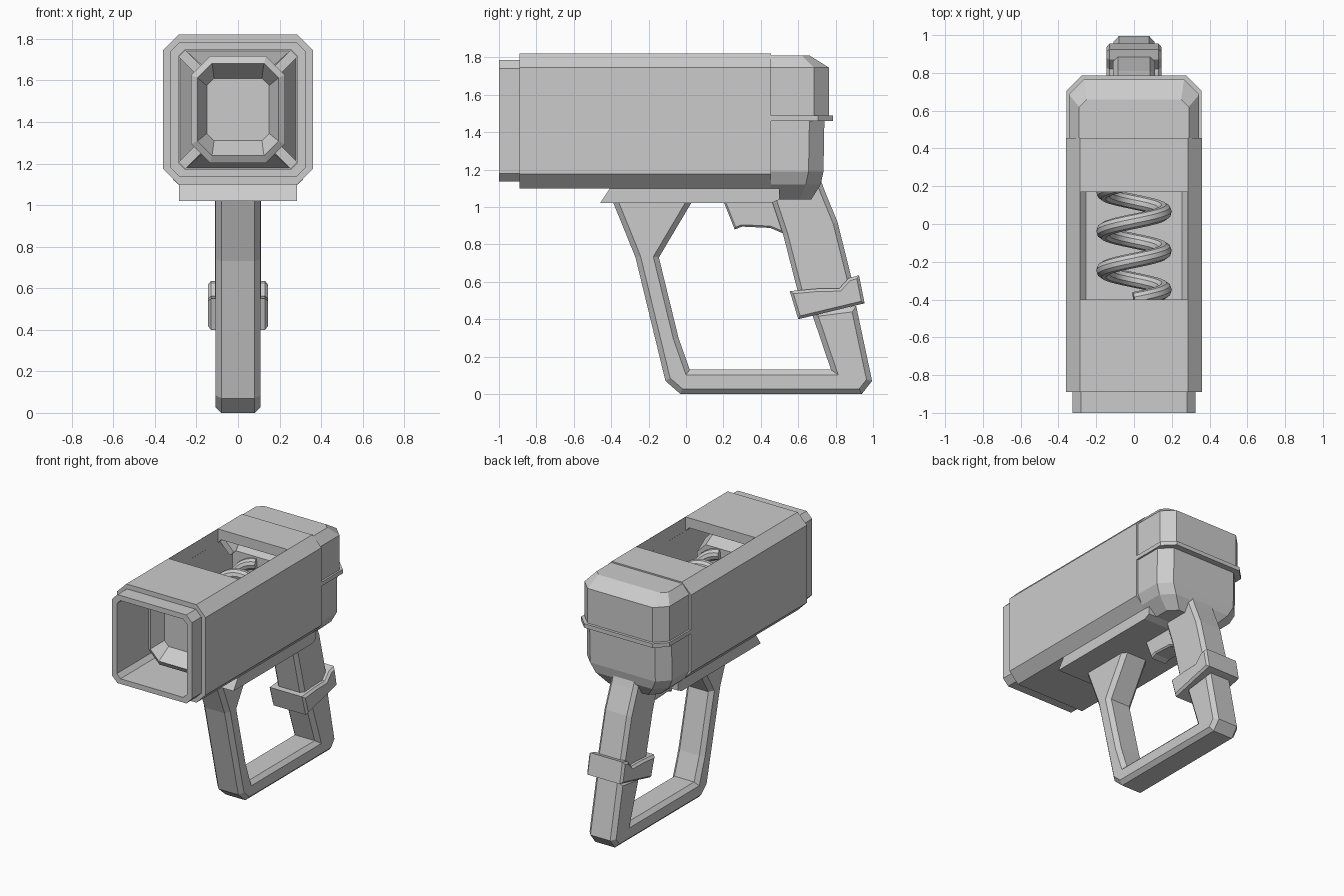
import bpy, bmesh, math

if "Cube" in bpy.data.objects:
    bpy.data.objects.remove(bpy.data.objects["Cube"], do_unlink=True)

GREY = (0.6, 0.6, 0.6, 1)
mat = bpy.data.materials.new("plain grey")
mat.use_nodes = True
mat.diffuse_color = GREY
mat.node_tree.nodes["Principled BSDF"].inputs["Base Color"].default_value = GREY

MID = 1.46    # height of the barrel axis
SEAM = 0.455  # where the barrel meets the rear cap


def finish(bm, name):
    bmesh.ops.recalc_face_normals(bm, faces=bm.faces)
    mesh = bpy.data.meshes.new(name)
    bm.to_mesh(mesh)
    bm.free()
    mesh.materials.append(mat)
    ob = bpy.data.objects.new(name, mesh)
    bpy.context.collection.objects.link(ob)
    return ob


def loft(name, rings, cyclic=False):
    """Skin a list of equal point rings, closed by caps or into a loop."""
    bm = bmesh.new()
    loops = [[bm.verts.new(p) for p in ring] for ring in rings]
    pairs = list(zip(loops, loops[1:]))
    if cyclic:
        pairs.append((loops[-1], loops[0]))
    else:
        bm.faces.new(loops[0])
        bm.faces.new(loops[-1])
    for a, b in pairs:
        for i in range(len(a)):
            j = (i + 1) % len(a)
            bm.faces.new((a[i], a[j], b[j], b[i]))
    return finish(bm, name)


def octagon(y, w, h, c):
    """Rectangle with cut corners, standing across the barrel axis."""
    pts = [(w, h - c), (w - c, h), (c - w, h), (-w, h - c),
           (-w, c - h), (c - w, -h), (w - c, -h), (w, c - h)]
    return [(x, y, MID + z) for x, z in pts]


def cap_ring(z, w, back, c):
    """Horizontal outline with two cut corners at the back."""
    pts = [(-w, SEAM), (w, SEAM), (w, back - c), (w - c, back),
           (c - w, back), (-w, back - c)]
    return [(x, y, z) for x, y in pts]


def slab(name, profile, half, chamfer=0.0):
    """Side profile (y, z) extruded across x, with cut rims."""
    bm = bmesh.new()
    face = bm.faces.new([bm.verts.new((-half, y, z)) for y, z in profile])
    out = bmesh.ops.extrude_face_region(bm, geom=[face])
    for v in out["geom"]:
        if isinstance(v, bmesh.types.BMVert):
            v.co.x = half
    bmesh.ops.recalc_face_normals(bm, faces=bm.faces)
    if chamfer:
        rim = [e for e in bm.edges if abs(e.verts[0].co.x - e.verts[1].co.x) < half]
        bmesh.ops.bevel(bm, geom=rim, offset=chamfer, segments=1,
                        affect='EDGES', clamp_overlap=True)
    return finish(bm, name)


# Hollow barrel with stepped front lip
barrel = loft("barrel", [
    octagon(SEAM, 0.36, 0.36, 0.075),
    octagon(-0.89, 0.36, 0.36, 0.075),
    octagon(-0.89, 0.325, 0.325, 0.045),
    octagon(-1.0, 0.325, 0.325, 0.045),
    octagon(-1.0, 0.285, 0.287, 0.03),
    octagon(SEAM, 0.285, 0.287, 0.03),
], cyclic=True)

# Window cut through the barrel top
cutter = loft("window_cutter", [
    [(x, y, z) for x, y in ((-0.283, -0.4), (0.283, -0.4), (0.283, 0.17), (-0.283, 0.17))]
    for z in (1.66, 1.95)])
cutter.hide_render = True
cut = barrel.modifiers.new("window", 'BOOLEAN')
cut.operation, cut.solver, cut.object = 'DIFFERENCE', 'EXACT', cutter
bpy.context.view_layer.objects.active = barrel
bpy.ops.object.modifier_apply(modifier=cut.name)
bpy.data.objects.remove(cutter, do_unlink=True)

# Cupped plunger inside the barrel
loft("plunger", [
    octagon(-0.4, 0.19, 0.2, 0.07),
    octagon(-0.55, 0.225, 0.257, 0.09),
    octagon(-0.72, 0.225, 0.257, 0.09),
    octagon(-0.74, 0.195, 0.222, 0.07),
    octagon(-0.64, 0.15, 0.15, 0.035),
])

# Tapered rear seat for the spring
loft("spring_seat", [
    octagon(0.47, 0.285, 0.287, 0.03),
    octagon(0.22, 0.2, 0.21, 0.03),
])

# Corner ribs running from the seat to the barrel corners
for side, sx in (("left", 1), ("right", -1)):
    for level, sz in (("upper", 1), ("lower", -1)):
        loft(f"{level}_{side}_rib", [
            [(sx * (r + d), y, MID + sz * (r - d))
             for d, y in ((-0.016, 0.2), (0.016, 0.2), (0.016, SEAM), (-0.016, SEAM))]
            for r in (0.19, 0.27)])

# Coil spring
curve = bpy.data.curves.new("spring", 'CURVE')
curve.dimensions = '3D'
curve.bevel_depth = 0.04
curve.bevel_resolution = 3
curve.use_fill_caps = True
line = curve.splines.new('POLY')
STEPS, PITCH, START = 32, 0.207, -0.4
count = 3 * STEPS + 1
line.points.add(count - 1)
for i, p in enumerate(line.points):
    a = 2 * math.pi * i / STEPS
    p.co = (0.16 * math.sin(a), START + PITCH * i / STEPS, MID + 0.16 * math.cos(a), 1)
curve.materials.append(mat)
spring = bpy.data.objects.new("spring", curve)
bpy.context.collection.objects.link(spring)
bpy.ops.object.select_all(action='DESELECT')
spring.select_set(True)
bpy.context.view_layer.objects.active = spring
bpy.ops.object.convert(target='MESH')
bpy.ops.object.shade_smooth_by_angle()

# Rear cap: upper hood, seam flange and lower bowl
loft("rear_hood", [
    cap_ring(1.48, 0.345, 0.765, 0.08),
    cap_ring(1.745, 0.345, 0.765, 0.08),
    cap_ring(1.81, 0.29, 0.66, 0.04),
])
loft("rear_flange", [cap_ring(z, 0.358, 0.785, 0.08) for z in (1.46, 1.49)])
loft("rear_bowl", [
    cap_ring(1.47, 0.345, 0.74, 0.08),
    cap_ring(1.19, 0.345, 0.735, 0.08),
    cap_ring(1.12, 0.31, 0.72, 0.08),
    cap_ring(1.04, 0.22, 0.67, 0.06),
])

# Underside plate
slab("under_plate", [(-0.4, 1.11), (-0.46, 1.02), (SEAM, 1.02), (0.5, 1.04), (0.5, 1.11)], 0.285)

# Trigger
slab("trigger", [(0.2, 1.03), (0.26, 0.88), (0.3, 0.895), (0.45, 0.888),
                 (0.54, 0.85), (0.56, 1.03)], 0.07, 0.01)

# Rear grip and its cuff
slab("grip", [(0.45, 1.06), (0.52, 0.85), (0.62, 0.46), (0.9, 0.5), (0.885, 0.62),
              (0.81, 0.92), (0.74, 1.09), (0.7, 1.2), (0.5, 1.2)], 0.11, 0.025)
slab("grip_cuff", [(0.555, 0.55), (0.6, 0.4), (0.955, 0.485), (0.925, 0.635),
                   (0.87, 0.62), (0.82, 0.565), (0.7, 0.563)], 0.145, 0.015)

# Guard loop: front post, bottom bar and lower grip in one piece
slab("guard_loop", [
    (-0.4, 1.05), (-0.27, 0.73), (-0.11, 0.07), (-0.03, 0.0),
    (0.94, 0.0), (0.995, 0.07), (0.91, 0.47), (0.67, 0.44),
    (0.775, 0.13), (0.02, 0.13), (-0.04, 0.3), (-0.145, 0.73), (0.045, 1.05),
], 0.108, 0.028)
